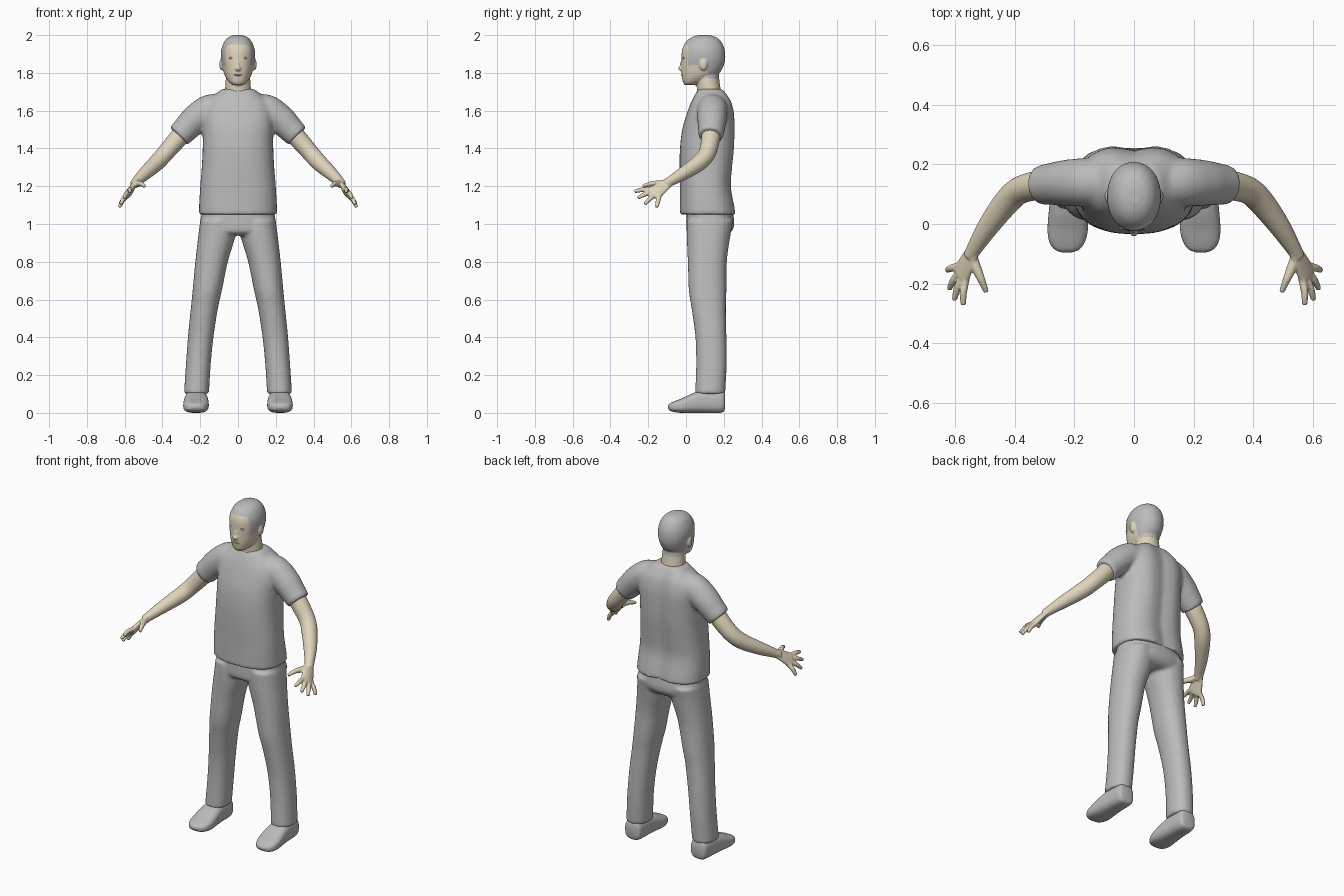
import bpy, bmesh, math
from mathutils import Vector

cube = bpy.data.objects.get("Cube")
if cube:
    bpy.data.objects.remove(cube, do_unlink=True)


def material(name, colour):
    mat = bpy.data.materials.new(name)
    mat.use_nodes = True
    mat.diffuse_color = (*colour, 1)
    mat.node_tree.nodes["Principled BSDF"].inputs["Base Color"].default_value = (*colour, 1)
    return mat


GREY = material("cloth_grey", (0.5, 0.5, 0.5))
SKIN = material("skin", (0.75, 0.66, 0.5))


def spline(rows, steps=6):
    """Smoothly interpolate rows of numbers (Catmull-Rom)."""
    rows = [rows[0], *rows, rows[-1]]
    out = []
    for a, b, c, d in zip(rows, rows[1:], rows[2:], rows[3:]):
        for i in range(steps):
            t = i / steps
            out.append([q + t / 2 * (r - p + t * (2 * p - 5 * q + 4 * r - s + t * (3 * (q - r) + s - p)))
                        for p, q, r, s in zip(a, b, c, d)])
    return out + [list(rows[-1])]


def unit_ring(power, sides):
    """Points of a superellipse."""
    for i in range(sides):
        a = math.tau * i / sides
        yield [math.copysign(abs(f) ** (2 / power), f) for f in (math.cos(a), math.sin(a))]


def stack(rows, power=2, along_y=False, sides=40):
    """Rings at a height (or depth), each bounded by low and high limits."""
    rings = []
    for h, x0, x1, y0, y1 in spline(rows):
        pts = [((x0 + x1 + (x1 - x0) * c) / 2, (y0 + y1 + (y1 - y0) * s) / 2)
               for c, s in unit_ring(power, sides)]
        rings.append([Vector((x, h, y) if along_y else (x, y, h)) for x, y in pts])
    return rings


def centred(rows):
    """Expand half widths to symmetric limits."""
    return [(h, -w, w, y0, y1) for h, w, y0, y1 in rows]


def tube(rows, side=(0, 1, 0), flat=1):
    """Rings of given radius swept along a path."""
    pts = spline(rows)
    pos = [Vector(p[:3]) for p in pts]
    rings = []
    for i, p in enumerate(pts):
        tangent = (pos[min(i + 1, len(pts) - 1)] - pos[max(i - 1, 0)]).normalized()
        v = tangent.cross(Vector(side)).normalized()
        u = v.cross(tangent)
        rings.append([pos[i] + p[3] * (c * u + s * flat * v) for c, s in unit_ring(2, 20)])
    return rings


def ball(centre, size):
    """Ellipsoid as a stack of rings."""
    rings = []
    for i in range(1, 12):
        a = math.pi * i / 12
        rings.append([Vector(centre) + Vector((size[0] * math.sin(a) * c, size[1] * math.sin(a) * s,
                                               -size[2] * math.cos(a))) for c, s in unit_ring(2, 16)])
    return rings


def mirrored(rings):
    return [[Vector((-p.x, p.y, p.z)) for p in ring] for ring in rings]


def part(name, lofts, mat, voxel=0, relax=4):
    """Skin the lofts, then optionally fuse them into one smooth surface."""
    bm = bmesh.new()
    for rings in lofts:
        loops = [[bm.verts.new(p) for p in ring] for ring in rings]
        for a, b in zip(loops, loops[1:]):
            for i in range(len(a)):
                bm.faces.new((a[i - 1], a[i], b[i], b[i - 1]))
        bm.faces.new(loops[0])
        bm.faces.new(loops[-1])
    bmesh.ops.recalc_face_normals(bm, faces=bm.faces)
    mesh = bpy.data.meshes.new(name)
    bm.to_mesh(mesh)
    bm.free()
    ob = bpy.data.objects.new(name, mesh)
    bpy.context.collection.objects.link(ob)
    if voxel:
        fuse = ob.modifiers.new("fuse", "REMESH")
        fuse.mode, fuse.voxel_size = "VOXEL", voxel
        soft = ob.modifiers.new("soften", "SMOOTH")
        soft.factor, soft.iterations = 0.5, relax
        graph = bpy.context.evaluated_depsgraph_get()
        ob.data = bpy.data.meshes.new_from_object(ob.evaluated_get(graph))
        ob.modifiers.clear()
    ob.data.materials.clear()
    ob.data.materials.append(mat)
    bpy.ops.object.select_all(action="DESELECT")
    ob.select_set(True)
    bpy.context.view_layer.objects.active = ob
    bpy.ops.object.shade_smooth_by_angle(angle=math.radians(50))
    return ob


# Shirt: torso with a shallow groove down the back, and short sleeves
torso = stack(centred([
    (1.05, .207, -.032, .27), (1.1, .206, -.032, .262), (1.2, .2, -.032, .245),
    (1.3, .192, -.034, .252), (1.4, .187, -.032, .262), (1.5, .187, -.02, .265),
    (1.58, .19, .003, .262), (1.64, .17, .025, .25), (1.68, .13, .045, .23),
    (1.715, .085, .065, .205)]), 2.5)
for ring in torso:
    for p in ring:
        if p.y > .15:
            p.y -= .018 * math.exp(-(p.x / .05) ** 2)
sleeve = tube([(.1, .14, 1.61, .08), (.16, .14, 1.6, .082), (.225, .138, 1.555, .078),
               (.27, .135, 1.51, .072), (.314, .13, 1.465, .066)])
part("shirt", [torso, sleeve, mirrored(sleeve)], GREY, .009, 8)

# Trousers: hips and two legs
hips = stack(centred([(1.08, .19, .005, .245), (1.0, .2, .002, .256),
                      (.96, .19, .005, .24), (.94, .15, .03, .21)]), 2.4)
leg = stack([
    (1.02, .02, .2, .004, .25), (.94, .014, .21, .004, .235), (.8, .054, .226, .01, .216),
    (.65, .085, .24, .015, .214), (.55, .107, .25, .03, .211), (.4, .13, .265, .05, .214),
    (.25, .145, .276, .054, .215), (.1, .154, .286, .048, .207)], 2.2)
part("trousers", [hips, leg, mirrored(leg)], GREY, .009)

# Shoe, rounded at heel and toe
shoe = stack([
    (.207, .19, .25, .03, .09), (.19, .168, .272, .002, .118), (.1, .162, .28, 0, .12),
    (.04, .157, .286, 0, .105), (-.02, .155, .29, 0, .078), (-.06, .165, .284, .004, .062),
    (-.085, .183, .267, .012, .05), (-.096, .21, .24, .025, .038)], 2.8, along_y=True)

# Arm with palm, four fingers and thumb
arm = [tube([(.28, .13, 1.5, .05), (.32, .13, 1.45, .05), (.385, .112, 1.375, .046),
             (.43, .07, 1.325, .044), (.49, -.01, 1.27, .036), (.537, -.085, 1.225, .026),
             (.55, -.11, 1.21, .024)])]
spread = Vector((.055, .118, -.08)).normalized()
arm.append(tube([(.537, -.085, 1.225, .026), (.553, -.115, 1.205, .034),
                 (.577, -.165, 1.166, .043), (.583, -.178, 1.157, .036)], spread, .42))
wrist, knuckles = Vector((.54, -.09, 1.22)), Vector((.578, -.167, 1.165))
tips = [(.572, -.272, 1.172), (.603, -.255, 1.138), (.62, -.218, 1.105), (.627, -.155, 1.088)]
for i, tip in enumerate(tips):
    base = knuckles + spread * (i - 1.5) * .022
    middle = base.lerp(Vector(tip), .5) + Vector((.004, 0, .004))
    arm.append(tube([(*base.lerp(wrist, .3), .012), (*base, .0135), (*middle, .0125), (*tip, .009)]))
arm.append(tube([(.543, -.105, 1.215, .016), (.53, -.145, 1.213, .017),
                 (.513, -.185, 1.213, .0135), (.495, -.228, 1.2, .009)]))

for side, flip in (("left", list), ("right", mirrored)):
    part(side + "_shoe", [flip(shoe)], GREY)
    part(side + "_arm", [flip(rings) for rings in arm], SKIN, .0045, 3)

# Head with neck, nose and ears
skull = stack(centred([
    (1.735, .025, -.006, .05), (1.75, .046, -.016, .09), (1.775, .064, -.021, .14),
    (1.8, .075, -.024, .178), (1.84, .084, -.025, .2), (1.88, .09, -.024, .208),
    (1.92, .089, -.021, .205), (1.95, .08, -.01, .195), (1.975, .066, .01, .178),
    (1.992, .045, .038, .153), (2.0, .02, .07, .12)]), 2.1)
neck = stack(centred([(1.66, .078, .055, .195), (1.7, .07, .058, .186),
                      (1.75, .066, .055, .178), (1.82, .06, .05, .17)]))
nose = [ball((0, -.026, 1.823), (.015, .016, .013)), ball((0, -.02, 1.842), (.009, .012, .026))]
ear = ball((.087, .092, 1.845), (.012, .022, .032))
head = part("head", [skull, neck, *nose, ear, mirrored(ear)], SKIN, .005, 3)

# Hair: crown, temples and nape, leaving the face and ears bare
head.data.materials.append(GREY)
for face in head.data.polygons:
    x, y, z = face.center
    is_ear = ((y - .092) / .023) ** 2 + ((z - 1.845) / .033) ** 2 < 1 and abs(x) > .07
    crown = z > 1.95 - .3 * max(0, y)
    temple = y > .012 and z > 1.84
    nape = y > .115 and z > 1.77
    face.material_index = int((crown and y > -.03 and z > 1.9 or temple or nape) and not is_ear)

# Eyes and mouth
eye = ball((.034, -.013, 1.878), (.014, .006, .006))
part("eyes", [eye, mirrored(eye)], GREY)
part("mouth", [ball((0, -.02, 1.788), (.024, .006, .004))], GREY)
